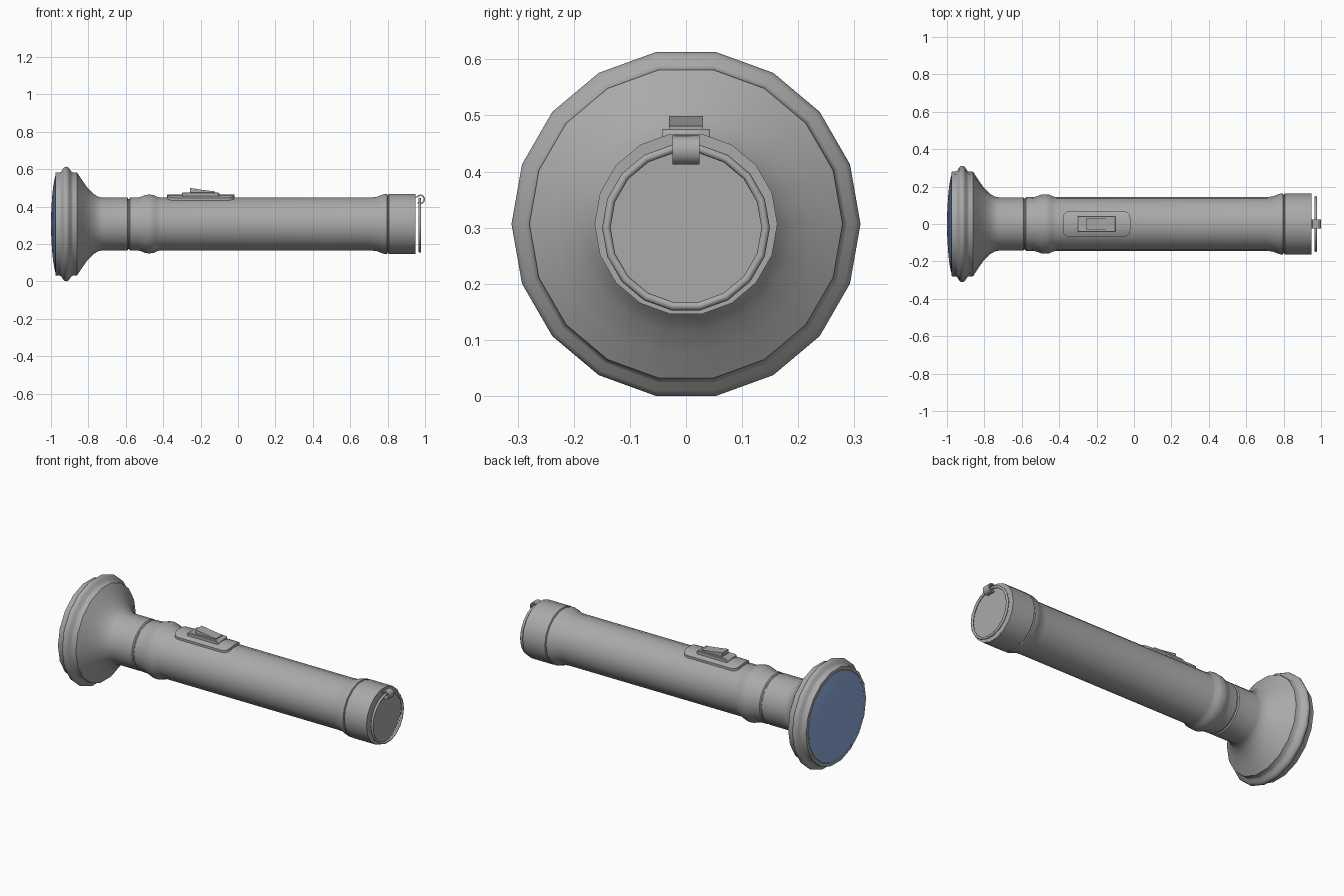
import bpy, bmesh, math

if "Cube" in bpy.data.objects:
    bpy.data.objects.remove(bpy.data.objects["Cube"])

AXIS_Z = 0.3065
SIDES = 18


def material(name, colour):
    m = bpy.data.materials.new(name)
    m.diffuse_color = colour
    m.use_nodes = True
    m.node_tree.nodes["Principled BSDF"].inputs["Base Color"].default_value = m.diffuse_color
    return m


GREY = material("dark_grey", (0.40, 0.40, 0.40, 1))
BLUE = material("lens_blue", (0.27, 0.42, 0.73, 1))


def finish(name, bm, angle=35, mat=GREY):
    bmesh.ops.recalc_face_normals(bm, faces=bm.faces)
    me = bpy.data.meshes.new(name)
    bm.to_mesh(me)
    bm.free()
    me.materials.append(mat)
    ob = bpy.data.objects.new(name, me)
    bpy.context.collection.objects.link(ob)
    bpy.ops.object.select_all(action='DESELECT')
    ob.select_set(True)
    bpy.context.view_layer.objects.active = ob
    bpy.ops.object.shade_smooth_by_angle(angle=math.radians(angle))
    return ob


def lathe(name, profile, mat=GREY):
    """Turn (x, radius) points around the torch axis and cap both ends."""
    bm = bmesh.new()
    rings = []
    for x, r in profile:
        rings.append([bm.verts.new((x, r * math.cos(2 * math.pi * i / SIDES),
                                    AXIS_Z + r * math.sin(2 * math.pi * i / SIDES)))
                      for i in range(SIDES)])
    for a, b in zip(rings, rings[1:]):
        for i in range(SIDES):
            j = (i + 1) % SIDES
            bm.faces.new((a[i], a[j], b[j], b[i]))
    bm.faces.new(rings[0])
    bm.faces.new(rings[-1])
    return finish(name, bm, mat=mat)


def extrude_y(name, outline, half, bevel=0.0):
    """Extrude an (x, z) side outline across the width."""
    bm = bmesh.new()
    f = bm.faces.new([bm.verts.new((x, -half, z)) for x, z in outline])
    ext = bmesh.ops.extrude_face_region(bm, geom=[f])
    bmesh.ops.translate(bm, vec=(0, 2 * half, 0),
                        verts=[v for v in ext['geom'] if isinstance(v, bmesh.types.BMVert)])
    if bevel:
        bmesh.ops.bevel(bm, geom=bm.edges[:], offset=bevel, segments=1, affect='EDGES')
    return finish(name, bm)


# Flared head with rim and neck
lathe("head", [(-0.972, 0.256), (-0.977, 0.262), (-0.977, 0.279), (-0.951, 0.281),
               (-0.943, 0.287), (-0.935, 0.302), (-0.927, 0.309), (-0.919, 0.311),
               (-0.911, 0.309), (-0.902, 0.302), (-0.893, 0.287), (-0.885, 0.281),
               (-0.86, 0.279), (-0.832, 0.236), (-0.803, 0.194),
               (-0.772, 0.163), (-0.745, 0.147), (-0.725, 0.143),
               (-0.592, 0.143), (-0.587, 0.137), (-0.58, 0.137)])

# Domed blue lens
lathe("lens", [(-0.970, 0.262), (-0.978, 0.260), (-0.988, 0.205), (-0.994, 0.145),
               (-0.998, 0.08), (-1.0, 0.02)], BLUE)

# Barrel with collar bead and flared end
lathe("barrel", [(-0.585, 0.135), (-0.582, 0.137), (-0.577, 0.143), (-0.535, 0.144),
                 (-0.515, 0.149), (-0.497, 0.157), (-0.482, 0.159), (-0.465, 0.159),
                 (-0.45, 0.156), (-0.432, 0.147), (-0.415, 0.144), (0.71, 0.144),
                 (0.74, 0.147), (0.762, 0.155), (0.78, 0.162), (0.797, 0.162),
                 (0.80, 0.156), (0.806, 0.156)])

# Tail cap
lathe("tail_cap", [(0.802, 0.156), (0.806, 0.163), (0.95, 0.163)])

# Switch plate: rounded rectangle wrapped over the barrel
PLATE_X, HX, HY, CR = -0.20, 0.18, 0.069, 0.035
bm = bmesh.new()
pts = []
for sx, sy, a0 in ((1, 1, 0), (-1, 1, 90), (-1, -1, 180), (1, -1, 270)):
    for k in range(4):
        a = math.radians(a0 + 30 * k)
        pts.append((PLATE_X + sx * (HX - CR) + CR * math.cos(a),
                    sy * (HY - CR) + CR * math.sin(a), 0))
face = bm.faces.new([bm.verts.new(p) for p in pts])
ext = bmesh.ops.extrude_face_region(bm, geom=[face])
bmesh.ops.translate(bm, vec=(0, 0, 0.028),
                    verts=[v for v in ext['geom'] if isinstance(v, bmesh.types.BMVert)])
for y in (-0.05, -0.025, 0.0, 0.025, 0.05):
    bmesh.ops.bisect_plane(bm, geom=bm.verts[:] + bm.edges[:] + bm.faces[:],
                           plane_co=(0, y, 0), plane_no=(0, 1, 0))
for v in bm.verts:
    v.co.z += AXIS_Z - 0.014 + math.sqrt(0.143 ** 2 - min(abs(v.co.y), HY) ** 2)
finish("switch_plate", bm)

# Switch frame and sliding thumb button
extrude_y("switch_frame", [(-0.30, 0.445), (-0.10, 0.445), (-0.10, 0.472),
                           (-0.108, 0.476), (-0.292, 0.476), (-0.30, 0.472)], 0.043, 0.003)
extrude_y("switch_button", [(-0.257, 0.465), (-0.122, 0.465), (-0.122, 0.481),
                            (-0.15, 0.484), (-0.19, 0.489), (-0.235, 0.496),
                            (-0.257, 0.499)], 0.030)

# Hanging ring
bpy.ops.mesh.primitive_torus_add(major_segments=SIDES, minor_segments=8,
                                 major_radius=0.142, minor_radius=0.0075,
                                 location=(0.972, 0, 0.300),
                                 rotation=(math.pi / 2, 0, math.pi / 2))
ring = bpy.context.object
ring.name = "hanging_ring"
ring.data.materials.append(GREY)
bpy.ops.object.shade_smooth_by_angle(angle=math.radians(50))

# Curled clip holding the ring
cx, cz = 0.975, 0.438
outer, inner = [], []
for k in range(13):
    a = math.radians(170 - 25 * k)
    outer.append((cx + 0.025 * math.cos(a), cz + 0.026 * math.sin(a)))
    inner.append((cx + 0.017 * math.cos(a), cz + 0.018 * math.sin(a)))
extrude_y("ring_clip", [(0.944, 0.456)] + outer[1:] + inner[:1:-1]
          + [(0.958, 0.448), (0.944, 0.448)], 0.024)
